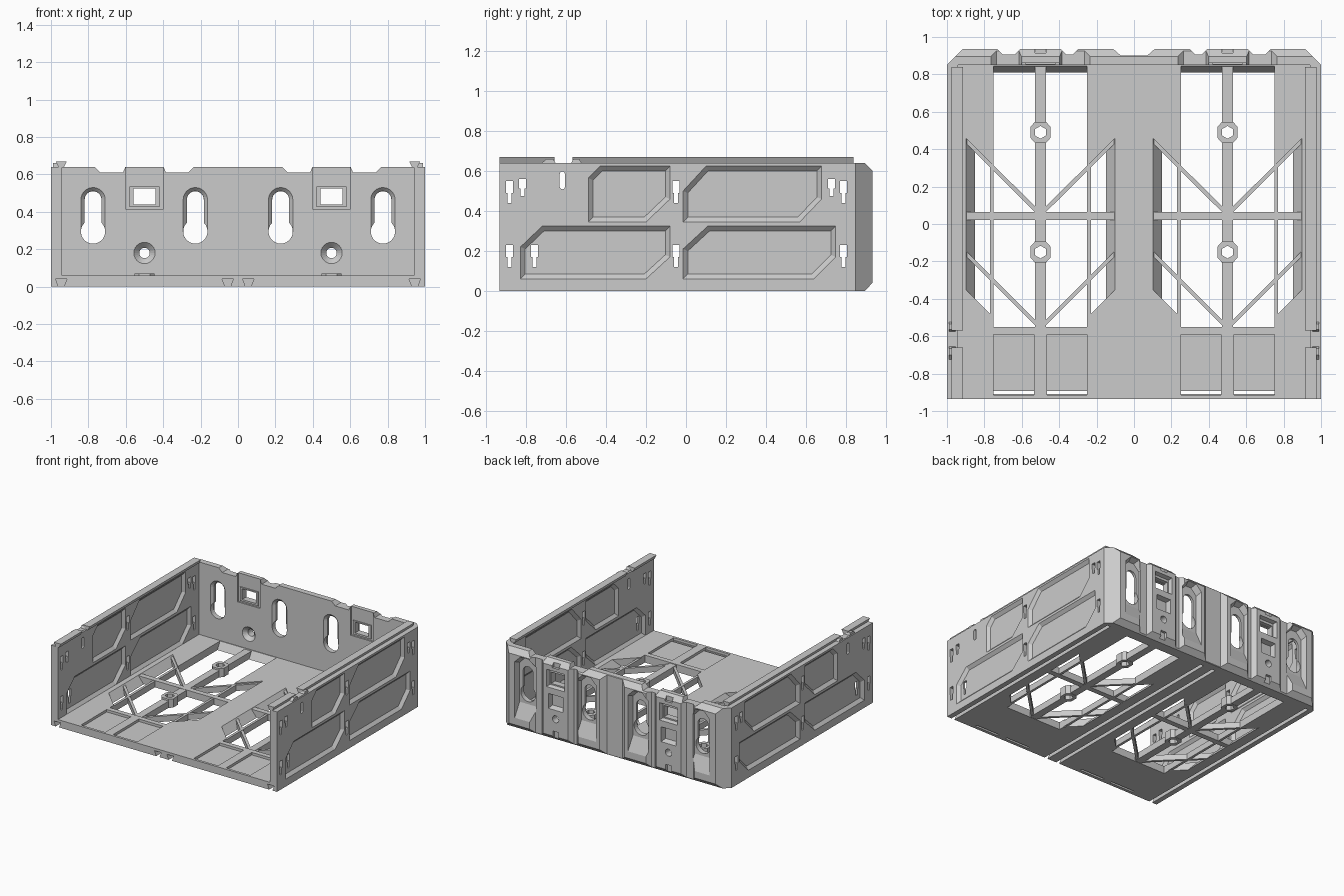
import bpy, bmesh, math
from mathutils import Vector

if "Cube" in bpy.data.objects:
    bpy.data.objects.remove(bpy.data.objects["Cube"])


def prism(name, p0, a0, a1, axis, p1=None):
    """Loft polygon p0 at level a0 to p1 (default p0) at level a1 along an axis."""
    put = {'x': lambda u, v, a: (a, u, v), 'y': lambda u, v, a: (u, a, v),
           'z': lambda u, v, a: (u, v, a)}[axis]
    bm = bmesh.new()
    r0 = [bm.verts.new(put(u, v, a0)) for u, v in p0]
    r1 = [bm.verts.new(put(u, v, a1)) for u, v in (p1 or p0)]
    n = len(r0)
    bm.faces.new(r0)
    bm.faces.new(r1[::-1])
    for i in range(n):
        bm.faces.new((r0[i], r1[i], r1[(i + 1) % n], r0[(i + 1) % n]))
    bmesh.ops.recalc_face_normals(bm, faces=bm.faces)
    me = bpy.data.meshes.new(name)
    bm.to_mesh(me)
    bm.free()
    ob = bpy.data.objects.new(name, me)
    bpy.context.scene.collection.objects.link(ob)
    return ob


def rect(u0, u1, v0, v1):
    return [(u0, v0), (u1, v0), (u1, v1), (u0, v1)]


def arc(cx, cy, r, a0, a1, n):
    return [(cx + r * math.cos(math.radians(a0 + (a1 - a0) * i / n)),
             cy + r * math.sin(math.radians(a0 + (a1 - a0) * i / n))) for i in range(n + 1)]


def circle(cx, cy, r, n=24):
    return arc(cx, cy, r, 0, 360, n)[:-1]


def capsule(cx, z0, z1, r):
    return arc(cx, z1, r, 0, 180, 12) + arc(cx, z0, r, 180, 360, 12)


def inset(poly, d):
    """Move every edge of a convex polygon inward by d."""
    n = len(poly)
    c = sum((Vector(p) for p in poly), Vector((0, 0))) / n
    lines = []
    for i in range(n):
        a, b = Vector(poly[i]), Vector(poly[(i + 1) % n])
        nrm = Vector((a.y - b.y, b.x - a.x)).normalized()
        if nrm.dot(c - a) < 0:
            nrm = -nrm
        lines.append((nrm, nrm.dot(a) + d))
    out = []
    for i in range(n):
        (m, e), (k, f) = lines[i - 1], lines[i]
        det = m.x * k.y - m.y * k.x
        out.append(((e * k.y - m.y * f) / det, (m.x * f - e * k.x) / det))
    return out


def cut(ob, cutters):
    """Subtract all cutters, bake the result and remove the cutters."""
    col = bpy.data.collections.new("cutters")
    bpy.context.scene.collection.children.link(col)
    for c in cutters:
        bpy.context.scene.collection.objects.unlink(c)
        col.objects.link(c)
        c.hide_render = True
    m = ob.modifiers.new("cut", 'BOOLEAN')
    m.operation, m.solver = 'DIFFERENCE', 'EXACT'
    m.operand_type, m.collection = 'COLLECTION', col
    bpy.context.view_layer.update()
    dg = bpy.context.evaluated_depsgraph_get()
    me = bpy.data.meshes.new_from_object(ob.evaluated_get(dg))
    ob.modifiers.clear()
    ob.data = me
    for c in list(col.objects):
        bpy.data.objects.remove(c)
    bpy.data.collections.remove(col)


def mirror_x(ob, name):
    me = ob.data.copy()
    for v in me.vertices:
        v.co.x *= -1
    me.flip_normals()
    bpy.context.scene.collection.objects.link(bpy.data.objects.new(name, me))


def dovetail(x, z0, z1):
    return [(x - .014, z0), (x + .014, z0), (x + .03, z1), (x - .03, z1)]


# Floor plate with two open bays, front recesses and underside dovetail grooves
floor = prism("floor", rect(-1, 1, -.935, .85), 0, .06, 'z')
cs = []
for cx in (-.5, .5):
    half_top = [(.25, .845), (.25, .31), (.40, .46), (.40, -.35), (.25, -.50), (.25, -.55)]
    half_low = [(.25, .81), (.25, .31), (.35, .41), (.35, -.40), (.25, -.50), (.25, -.55)]
    full = lambda h: [(cx + u, v) for u, v in h] + [(cx - u, v) for u, v in h[::-1]]
    cs.append(prism("c", full(half_low), -.001, .061, 'z', full(half_top)))
    for s in (-1, 1):
        u0, u1 = sorted((cx + s * .035, cx + s * .25))
        cs.append(prism("c", rect(u0, u1, -.915, -.59), .04, .1, 'z'))
        cs.append(prism("c", rect(u0, u1, -.91, -.892), -.1, .1, 'z'))
for x in (-.945, -.055, .055, .945):
    cs.append(prism("c", dovetail(x, -.001, .04), -1, .84, 'y'))
cut(floor, cs)

# Rib lattice and screw bosses across each bay
for cx in (-.5, .5):
    for y0, y1 in ((-.56, -.20), (-.10, .44), (.54, .86)):
        prism("bay_spine", rect(cx - .03, cx + .03, y0, y1), .002, .055, 'z')
    prism("bay_crossbar", rect(cx - .41, cx + .41, .022, .065), .003, .057, 'z')
    for s in (-1, 1):
        prism("bay_side_rib", rect(cx + s * .26 - .01, cx + s * .26 + .01, -.50, .32), .004, .053, 'z')
        for y_out, y_in in ((.45, .05), (-.155, -.555)):
            w = .015
            prism("bay_diagonal", [(cx + s * .402, y_out - w), (cx + s * .402, y_out + w),
                                   (cx, y_in + w), (cx, y_in - w)], .005, .051, 'z')
    for y in (-.15, .49):
        boss = prism("screw_boss", [(cx + a * p, y + b * q) for a, b, p, q in (
            (1, 1, .053, .03), (1, 1, .03, .056), (-1, 1, .03, .056), (-1, 1, .053, .03),
            (-1, -1, .053, .03), (-1, -1, .03, .056), (1, -1, .03, .056), (1, -1, .053, .03))],
            0, .07, 'z')
        cut(boss, [prism("c", arc(cx, y, .034, 30, 330, 5), -.1, .2, 'z')])

# Side wall: bevelled pockets on both faces, hook slots, latch slot
wall = prism("right_wall", rect(-.935, .85, .05, .64), .94, 1, 'x')
pockets = [
    [(-.49, .345), (-.49, .565), (-.43, .625), (-.08, .625), (-.08, .46), (-.20, .345)],
    [(-.015, .345), (-.015, .50), (.10, .625), (.68, .625), (.68, .46), (.57, .345)],
    [(-.83, .06), (-.83, .22), (-.72, .325), (-.08, .325), (-.08, .17), (-.20, .06)],
    [(-.015, .06), (-.015, .21), (.11, .325), (.75, .325), (.75, .17), (.64, .06)]]
cs = []
for p in pockets:
    cs.append(prism("c", inset(p, -.001), 1.001, .978, 'x', inset(p, .024)))
    cs.append(prism("c", inset(p, -.001), .939, .960, 'x', inset(p, .024)))
for y, z in ((-.885, .44), (-.885, .12), (-.05, .44), (-.05, .12), (.79, .44), (.79, .12),
             (-.76, .12), (-.82, .475), (.73, .475)):
    h = .11 if z < .46 else .085
    cs.append(prism("c", [(y - .01, z), (y + .01, z), (y + .01, z + h * .45), (y + .017, z + h * .45),
                          (y + .017, z + h), (y - .017, z + h), (y - .017, z + h * .45),
                          (y - .01, z + h * .45)], .9, 1.1, 'x'))
cs.append(prism("c", capsule(-.62, .522, .585, .013), .9, 1.1, 'x'))
cut(wall, cs)
mirror_x(wall, "left_wall")

# Dovetail stacking rails on the wall tops, with a latch between the two lengths
for y0, y1, part in ((-.935, -.66, "front"), (-.57, .84, "rear")):
    rail = prism("right_%s_rail" % part, dovetail(.945, .638, .67), y0, y1, 'y')
    mirror_x(rail, "left_%s_rail" % part)
latch = prism("right_latch", [(-.73, .635), (-.70, .66), (-.665, .66), (-.655, .642), (-.575, .642),
                              (-.565, .66), (-.535, .66), (-.52, .635)], .955, .99, 'x')
mirror_x(latch, "left_latch")

# Back wall: outline with full-height grooves and chamfered corners
half = [(.07, .90), (.11, .935), (.30, .935), (.33, .905), (.36, .905), (.39, .935), (.61, .935),
        (.64, .905), (.70, .905), (.73, .935), (.915, .935), (1, .85)]
outline = half + [(-x, y) for x, y in half[::-1]]
back = prism("back_wall", outline, 0, .64, 'z')
cs = [prism("c", [(.895, -.001), (.95, -.001), (.95, .055)], -1.1, 1.1, 'x'),
      prism("c", [(.895, .641), (.95, .641), (.95, .586)], -1.1, 1.1, 'x')]
# Keyhole hangers
for cx in (-.775, -.228, .228, .775):
    t = math.degrees(math.acos(.045 / .065))
    key = arc(cx, .465, .045, 0, 180, 12) + arc(cx, .295, .065, 180 - t, 360 + t, 20)
    cs.append(prism("c", key, .8, 1, 'y'))
    cs.append(prism("c", capsule(cx, .295, .465, .066), .849, .87, 'y', capsule(cx, .295, .465, .046)))
    octo = lambda w, b, t: [(cx - w, b), (cx + w, b), (cx + w, t - .05), (cx + w - .05, t),
                            (cx - w + .05, t), (cx - w, t - .05)]
    cs.append(prism("c", octo(.088, .09, .595), .937, .89, 'y', octo(.075, .21, .575)))
# Clip seats, screw holes and rim dips
for cx in (-.5, .5):
    R = lambda w, z0, z1: rect(cx - w, cx + w, z0, z1)
    cs += [prism("c", R(.1, .412, .66), .84, .862, 'y'),
           prism("c", R(.06, .44, .53), .8, 1, 'y'),
           prism("c", R(.08, .42, .56), .937, .905, 'y', R(.07, .43, .55)),
           prism("c", R(.065, .25, .37), .937, .895, 'y', R(.055, .265, .36)),
           prism("c", R(.03, .585, .66), .915, 1, 'y'),
           prism("c", R(.025, .02, .08), .915, 1, 'y'),
           prism("c", circle(cx, .18, .028), .8, 1, 'y'),
           prism("c", circle(cx, .18, .058), .849, .88, 'y', circle(cx, .18, .027))]
    for s in (-1, 1):
        dip = [(.275, .65), (.235, .61), (.115, .61), (.098, .65)]
        cs.append(prism("c", [(cx + s * u, z) for u, z in dip], .8, 1, 'y'))
cut(back, cs)

# Clip frames around the rear windows
for cx in (-.5, .5):
    frame = prism("clip_frame", rect(cx - .08, cx + .08, .425, .535), .853, .875, 'y')
    cut(frame, [prism("c", rect(cx - .06, cx + .06, .44, .525), .8, 1, 'y')])
